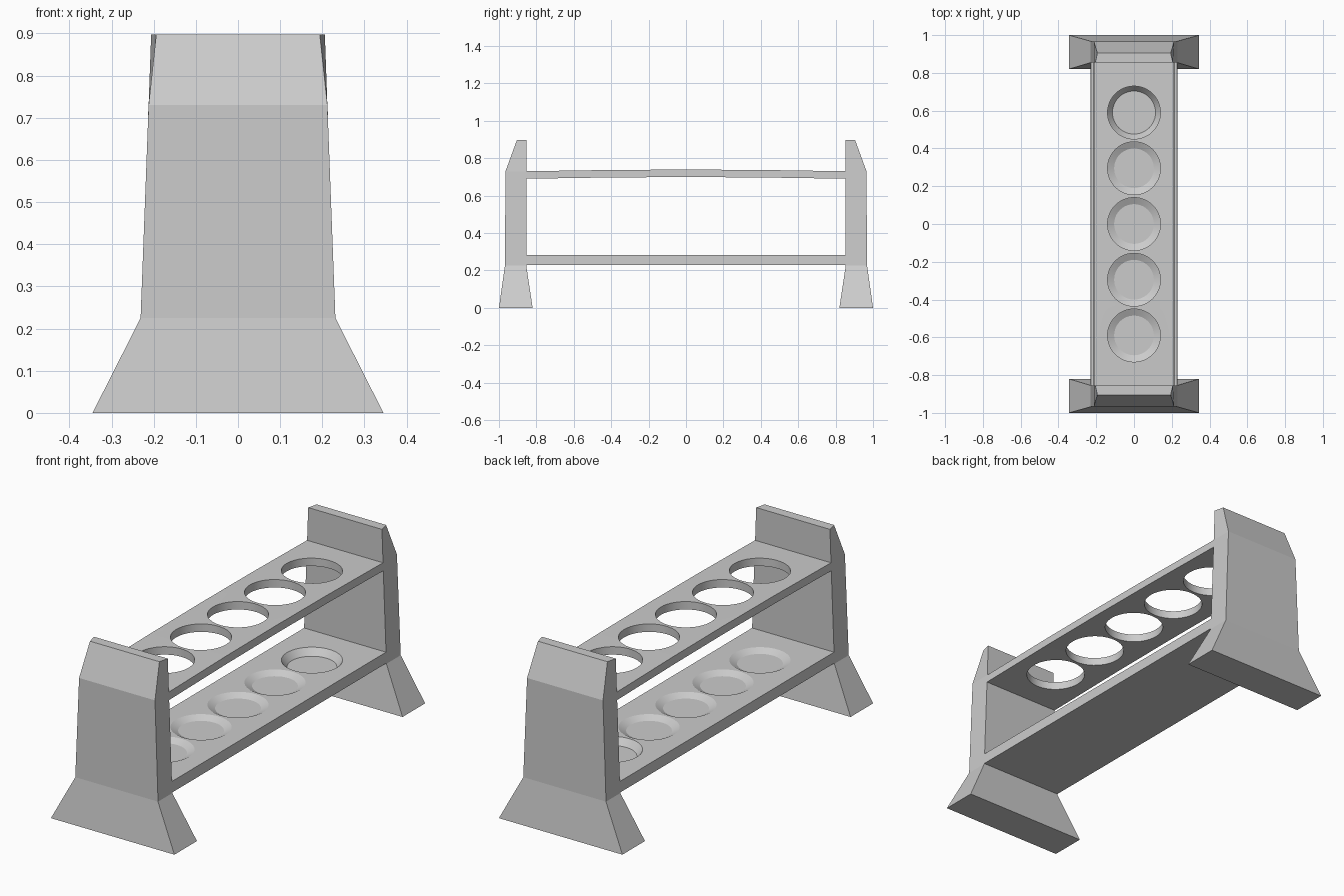
import bpy, bmesh

if "Cube" in bpy.data.objects:
    bpy.data.objects.remove(bpy.data.objects["Cube"])

HOLES = [-0.59, -0.295, 0.0, 0.295, 0.59]
IN = 0.854


def half_width(z):
    # side taper shared by the end panels and both shelves
    return 0.231 - (z - 0.225) * 0.037


def loft(name, rings):
    """Join equal-sized rings of points and cap both ends."""
    bm = bmesh.new()
    rs = [[bm.verts.new(p) for p in r] for r in rings]
    for a, b in zip(rs, rs[1:]):
        for i in range(len(a)):
            j = (i + 1) % len(a)
            bm.faces.new((a[i], a[j], b[j], b[i]))
    bm.faces.new(rs[0])
    bm.faces.new(rs[-1])
    bmesh.ops.recalc_face_normals(bm, faces=bm.faces)
    me = bpy.data.meshes.new(name)
    bm.to_mesh(me)
    bm.free()
    ob = bpy.data.objects.new(name, me)
    bpy.context.collection.objects.link(ob)
    return ob


def end_panel(name, s):
    # z, outer half width, inner half width, outer y, inner y
    rows = [(0, 0.345, 0.345, 1.0, 0.82),
            (0.225, 0.231, 0.231, 0.968, IN),
            (0.73, 0.212, 0.212, 0.965, IN),
            (0.897, 0.194, 0.206, 0.904, IN)]
    loft(name, [[(-wo, s * yo, z), (wo, s * yo, z), (wi, s * yi, z), (-wi, s * yi, z)]
                for z, wo, wi, yo, yi in rows])


def shelf(name, stations):
    # stations: y, bottom z, top z
    return loft(name, [[(-half_width(b), y, b), (half_width(b), y, b),
                        (half_width(t), y, t), (-half_width(t), y, t)]
                       for y, b, t in stations])


def cut(ob, cones):
    # cones: y, bottom radius, top radius, bottom z, top z
    for y, r1, r2, z1, z2 in cones:
        bm = bmesh.new()
        bmesh.ops.create_cone(bm, cap_ends=True, segments=48, radius1=r1,
                              radius2=r2, depth=z2 - z1)
        bmesh.ops.translate(bm, vec=(0, y, (z1 + z2) / 2), verts=bm.verts)
        me = bpy.data.meshes.new("hole_cutter")
        bm.to_mesh(me)
        bm.free()
        cutter = bpy.data.objects.new("hole_cutter", me)
        cutter.hide_render = True
        bpy.context.collection.objects.link(cutter)
        mod = ob.modifiers.new("hole", 'BOOLEAN')
        mod.operation, mod.solver, mod.object = 'DIFFERENCE', 'EXACT', cutter
        bpy.context.view_layer.objects.active = ob
        bpy.ops.object.modifier_apply(modifier=mod.name)
        bpy.data.objects.remove(cutter)
    bpy.ops.object.select_all(action='DESELECT')
    ob.select_set(True)
    bpy.ops.object.shade_smooth_by_angle(angle=0.35)


# end panels with flared feet
end_panel("front_end_panel", -1)
end_panel("back_end_panel", 1)

# upper shelf, slightly arched, with through holes
upper = shelf("upper_shelf", [(-IN, 0.690, 0.730), (-0.4, 0.697, 0.737), (0, 0.699, 0.739),
                              (0.4, 0.697, 0.737), (IN, 0.690, 0.730)])
cut(upper, [(y, 0.14, 0.14, 0.6, 0.8) for y in HOLES])

# lower shelf with shallow dishes; the last one is steeper
TOP = 0.283
lower = shelf("lower_shelf", [(-IN, 0.228, TOP), (IN, 0.228, TOP)])
dishes = []
for y in HOLES:
    r, depth = (0.114, 0.034) if y > 0.5 else (0.105, 0.018)
    slope = (0.14 - r) / depth
    dishes.append((y, r, 0.14 + slope * 0.02, TOP - depth, TOP + 0.02))
cut(lower, dishes)
